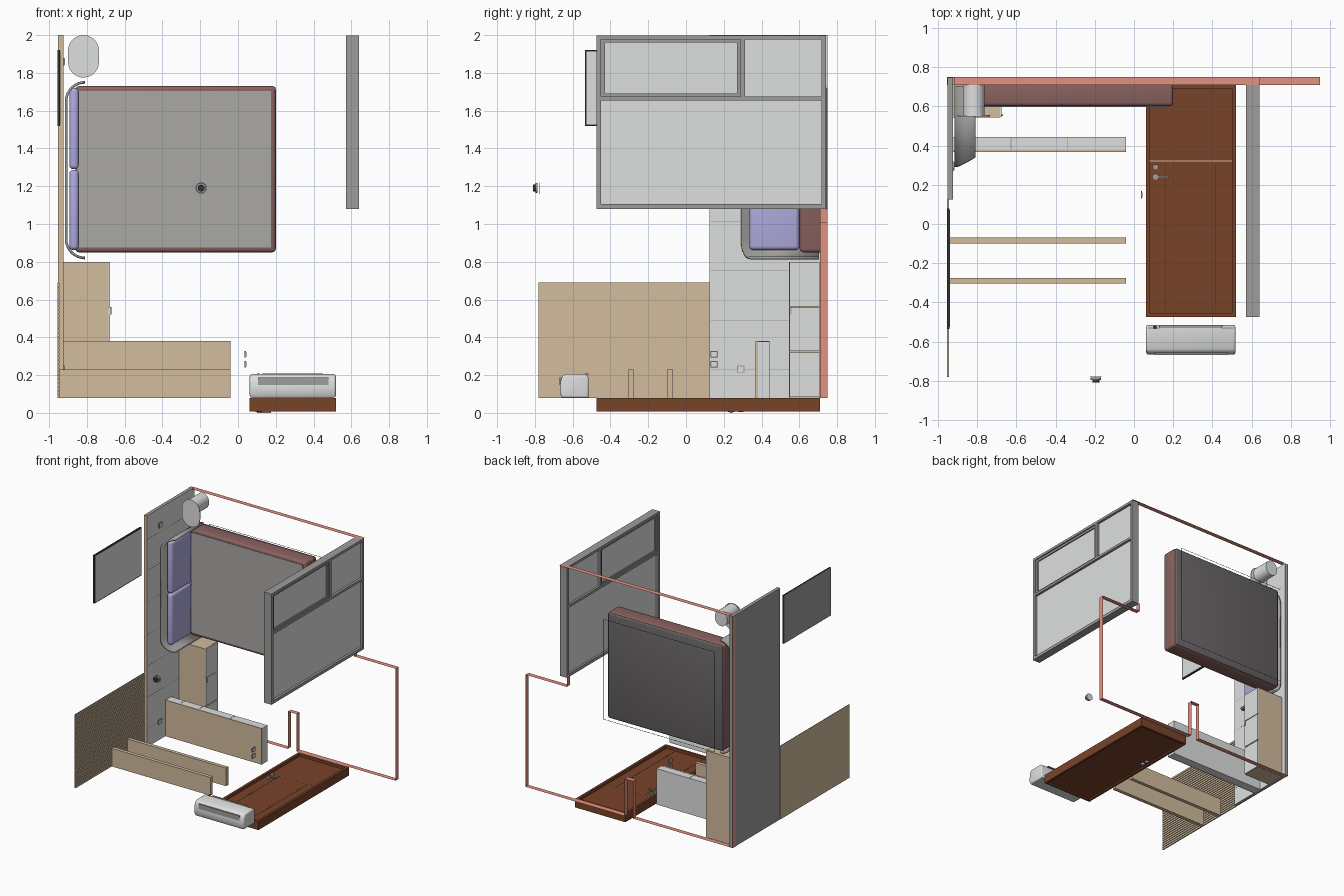
import bpy, bmesh, math
from mathutils import Vector, Matrix

if "Cube" in bpy.data.objects:
    bpy.data.objects.remove(bpy.data.objects["Cube"])

def mat(name, r, g, b):
    m = bpy.data.materials.new(name)
    lin = [((c / 255 + 0.055) / 1.055) ** 2.4 for c in (r, g, b)]
    m.diffuse_color = (*lin, 1)
    m.use_nodes = True
    m.node_tree.nodes["Principled BSDF"].inputs["Base Color"].default_value = m.diffuse_color
    return m

LIGHT = mat("light_grey", 222, 224, 223)
GREY = mat("mid_grey", 158, 157, 156)
PANEL = mat("bed_front_grey", 170, 168, 165)
TAN = mat("tan_wood", 210, 188, 158)
MAUVE = mat("mauve", 138, 98, 95)
LAV = mat("lavender", 176, 172, 222)
SALMON = mat("salmon", 227, 146, 129)
BROWN = mat("brown_wood", 121, 67, 41)
DARK = mat("near_black", 52, 52, 54)
CHAR = mat("charcoal", 104, 100, 102)

def finish(name, bm, mats, smooth=False):
    me = bpy.data.meshes.new(name)
    bm.normal_update()
    bm.to_mesh(me)
    bm.free()
    for m in (mats if isinstance(mats, (list, tuple)) else [mats]):
        me.materials.append(m)
    ob = bpy.data.objects.new(name, me)
    bpy.context.collection.objects.link(ob)
    if smooth:
        bpy.context.view_layer.objects.active = ob
        ob.select_set(True)
        bpy.ops.object.shade_smooth_by_angle(angle=math.radians(40))
        ob.select_set(False)
    return ob

def add_box(bm, x, y, z):
    c = Matrix.Translation(((x[0] + x[1]) / 2, (y[0] + y[1]) / 2, (z[0] + z[1]) / 2))
    s = Matrix.Diagonal((x[1] - x[0], y[1] - y[0], z[1] - z[0], 1))
    return bmesh.ops.create_cube(bm, size=1, matrix=c @ s)["verts"]

def box(name, x, y, z, m, bevel=0, seg=3, rule=None):
    bm = bmesh.new()
    add_box(bm, x, y, z)
    if bevel:
        bmesh.ops.bevel(bm, geom=bm.edges[:], offset=bevel, segments=seg, profile=0.5, affect='EDGES')
    bm.normal_update()
    if rule:
        for f in bm.faces:
            f.material_index = rule(f.normal)
    return finish(name, bm, m, bevel > 0)

def boxes(name, items, m):
    bm = bmesh.new()
    for it in items:
        add_box(bm, *it)
    return finish(name, bm, m)

def cyl(name, c, r, depth, axis, m):
    bm = bmesh.new()
    rot = Matrix.Rotation(math.pi / 2, 4, 'X') if axis == 'y' else Matrix()
    bmesh.ops.create_cone(bm, cap_ends=True, segments=24, radius1=r, radius2=r, depth=depth,
                          matrix=Matrix.Translation(c) @ rot)
    return finish(name, bm, m, True)

def ribbon(name, runs, y0, y1, m):
    bm = bmesh.new()
    for pts in runs:
        a = [bm.verts.new((x, y0, z)) for x, z in pts]
        b = [bm.verts.new((x, y1, z)) for x, z in pts]
        for i in range(len(pts) - 1):
            bm.faces.new((a[i], a[i + 1], b[i + 1], b[i]))
    return finish(name, bm, m)

def push(bm, pts, vec):
    # closed outline pushed along a vector
    f = bm.faces.new([bm.verts.new(p) for p in pts])
    ex = bmesh.ops.extrude_face_region(bm, geom=[f])
    bmesh.ops.translate(bm, verts=[v for v in ex["geom"] if isinstance(v, bmesh.types.BMVert)], vec=vec)
    bmesh.ops.recalc_face_normals(bm, faces=bm.faces[:])

def stadium(name, cx, r, z0, z1, y0, y1, m):
    bm = bmesh.new()
    pts = []
    for i in range(26):
        top = i < 13
        t = math.pi * (i if top else i - 1) / 12
        pts.append((cx + r * math.cos(t), y0, (z1 - r if top else z0 + r) + r * math.sin(t)))
    push(bm, pts, (0, y1 - y0, 0))
    return finish(name, bm, m, True)

# back wall outline, an open edge band
ribbon("back_wall_edge", [
    [(-.955, 2), (-.955, .08), (-.04, .08), (-.04, .39), (.04, .39), (.04, .08), (.95, .08), (.95, 1.01), (.57, 1.01), (.57, 1.08)],
    [(-.92, 2), (.64, 2)]], .71, .75, SALMON)
# hair-thin window outline behind the bed
boxes("window_outline", [
    ((-.832, .19), (.8095, .81), (z, z + .003)) for z in (.865, 1.695)] + [
    ((x, x + .003), (.8095, .81), (.865, 1.695)) for x in (-.832, .187)], DARK)

# left wall: tan front edge, grey outside, light inner cladding
box("left_wall", (-.953, -.925), (.125, .748), (.08, 2), [GREY, TAN, LIGHT],
    rule=lambda n: 1 if n.y < -.5 else 2 if n.x > .5 else 0)
boxes("wall_seams", [((-.926, -.9245), (.13, .71), (z, z + .003)) for z in (.23, .49, .75, 1.01, 1.28, 1.54, 1.80)], GREY)
for i, (y, z) in enumerate([(.29, .23), (.3, 1.86)]):
    box(f"wall_socket_{i}", (-.925, -.918), (y - .02, y + .02), (z - .02, z + .02), GREY)
    box(f"wall_socket_face_{i}", (-.92, -.916), (y - .015, y + .015), (z - .015, z + .015), LIGHT)
for i, z in enumerate((.31, .258)):
    box(f"loose_socket_{i}", (.035, .042), (.13, .168), (z - .018, z + .018), GREY)
    box(f"loose_socket_face_{i}", (.04, .044), (.136, .162), (z - .012, z + .012), LIGHT)

# slatted screen on a thin backing sheet
n = 30
p = .61 / n
boxes("slat_screen", [((-.951, -.945), (-.78, .125), (.08 + i * p, .08 + i * p + p * .7)) for i in range(n)], TAN)
box("slat_backing", (-.955, -.951), (-.78, .125), (.08, .69), TAN)

# picture panel
box("picture_frame", (-.955, -.942), (-.535, .08), (1.52, 1.92), [DARK, GREY],
    rule=lambda n: 1 if n.x < -.5 else 0)
box("picture_face", (-.944, -.94), (-.527, .072), (1.528, 1.912), LIGHT)

# tall cabinet with three doors on its right side
box("tall_cabinet", (-.925, -.685), (.545, .708), (.08, .80), TAN)
for i, (a, b) in enumerate([(.083, .32), (.328, .557), (.563, .798)]):
    box(f"cabinet_door_{i}", (-.685, -.677), (.547, .707), (a, b), LIGHT)
box("cabinet_handle", (-.677, -.67), (.552, .558), (.52, .56), GREY)

# low boards
box("bench_body", (-.925, -.04), (.38, .443), (.08, .378), LIGHT)
box("bench_front", (-.95, -.04), (.367, .38), (.08, .38), TAN)
boxes("bench_seams", [((x, x + .004), (.38, .443), (.378, .3795)) for x in (-.8, -.63, -.34)], GREY)
for i, y in enumerate((-.085, -.29)):
    box(f"low_board_{i}", (-.945, -.04), (y - .015, y + .015), (.08, .23), TAN)

# fold-up bed: mauve body, grey front, charcoal back
box("bed_body", (-.86, .2), (.602, .738), (.85, 1.73), MAUVE, .018)
box("bed_front_panel", (-.85, .175), (.598, .606), (.875, 1.705), PANEL)
box("bed_back_panel", (-.855, .195), (.73, .749), (.855, 1.725), CHAR, .012, 3)

# cushions in a C-shaped shell
for i, (a, b) in enumerate([(.862, 1.287), (1.29, 1.72)]):
    box(f"cushion_{i}", (-.893, -.843), (.335, .6), (a, b), LAV, .022, 4)
half = []
for i in range(9):
    t = i / 8
    a = math.pi / 2 * t
    half.append((-.81 - .1 * math.sin(a) , 1.65 + .1 * math.cos(a), .29 + .05 * (1 - t) ** 2))
path = half + [(x, y, z) for x, y, z in [(q[0], 2 * 1.285 - q[1], q[2]) for q in reversed(half)]]
bm = bmesh.new()
a = [bm.verts.new((x, y, z)) for x, z, y in path]
b = [bm.verts.new((x, .705, z)) for x, z, y in path]
for i in range(len(path) - 1):
    bm.faces.new((a[i], b[i], b[i + 1], a[i + 1]))
shell = finish("cushion_shell", bm, GREY, True)
sol = shell.modifiers.new("thickness", 'SOLIDIFY')
sol.thickness = .014
sol.offset = 0

# vent duct near the ceiling
stadium("duct_neck", -.818, .055, 1.87, 1.998, .556, .709, LIGHT)
stadium("duct_cap", -.818, .082, 1.775, 2.0, .55, .556, LIGHT)

# glazed right partition
box("partition_panel", (.59, .62), (-.46, .73), (1.09, 1.99), LIGHT)
X = (.573, .64)
boxes("partition_frame", [
    (X, (-.475, .74), (1.08, 1.105)), (X, (-.475, .74), (1.978, 1.999)),
    (X, (-.475, -.45), (1.105, 1.978)), (X, (.718, .74), (1.105, 1.978)),
    (X, (-.45, .718), (1.655, 1.675)), (X, (.288, .312), (1.675, 1.978))], GREY)
XI = (.582, .63)
boxes("partition_inner_frame", [
    (XI, (-.45, .288), (1.675, 1.69)), (XI, (-.45, .288), (1.96, 1.978)),
    (XI, (-.45, -.43), (1.69, 1.96)), (XI, (.27, .288), (1.69, 1.96))], GREY)

# door lying in its frame
Z = (.008, .08)
boxes("door_frame", [((.06, .08), (-.475, .71), Z), ((.5, .52), (-.475, .71), Z),
                     ((.08, .5), (-.475, -.455), Z), ((.08, .5), (.69, .71), Z)], BROWN)
box("door_slab", (.08, .5), (-.455, .69), (.02, .058), BROWN)
boxes("door_grooves", [((x, x + .004), (-.44, .31), (.056, .059)) for x in (.158, .415)], DARK)
box("door_split", (.08, .5), (.32, .323), (.056, .0595), TAN)
for s, z in (("top", .064), ("under", .012)):
    cyl(f"door_lock_{s}", (.11, .29, z), .015, .016, 'z', GREY)
    cyl(f"door_rose_{s}", (.11, .24, z), .017, .016, 'z', GREY)
    zc = .074 if s == "top" else .004
    box(f"door_lever_{s}", (.1, .175), (.234, .246), (zc - .004, zc + .004), GREY)

# air conditioner: rounded profile pushed along x
prof = [(-.515, .08), (-.515, .188), (-.53, .205), (-.638, .205), (-.655, .195), (-.664, .17), (-.667, .14), (-.667, .1), (-.655, .08)]
bm = bmesh.new()
push(bm, [(.062, y, z) for y, z in prof], (.456, 0, 0))
ends = [e for e in bm.edges if abs(e.verts[0].co.x - e.verts[1].co.x) < 1e-4]
bmesh.ops.bevel(bm, geom=ends, offset=.012, segments=3, profile=.5, affect='EDGES')
finish("air_conditioner", bm, LIGHT, True)
box("air_vent_front", (.105, .48), (-.669, -.65), (.148, .188), GREY)
box("air_vent_top", (.13, .45), (-.53, -.515), (.203, .209), GREY)
box("air_display", (.1, .115), (-.535, -.522), (.203, .209), DARK)

# free-standing round control knob
cyl("knob_plate", (-.195, -.777, 1.19), .03, .004, 'y', LIGHT)
cyl("knob_ring", (-.195, -.791, 1.19), .027, .012, 'y', GREY)
cyl("knob_hub", (-.195, -.801, 1.19), .018, .018, 'y', DARK)
